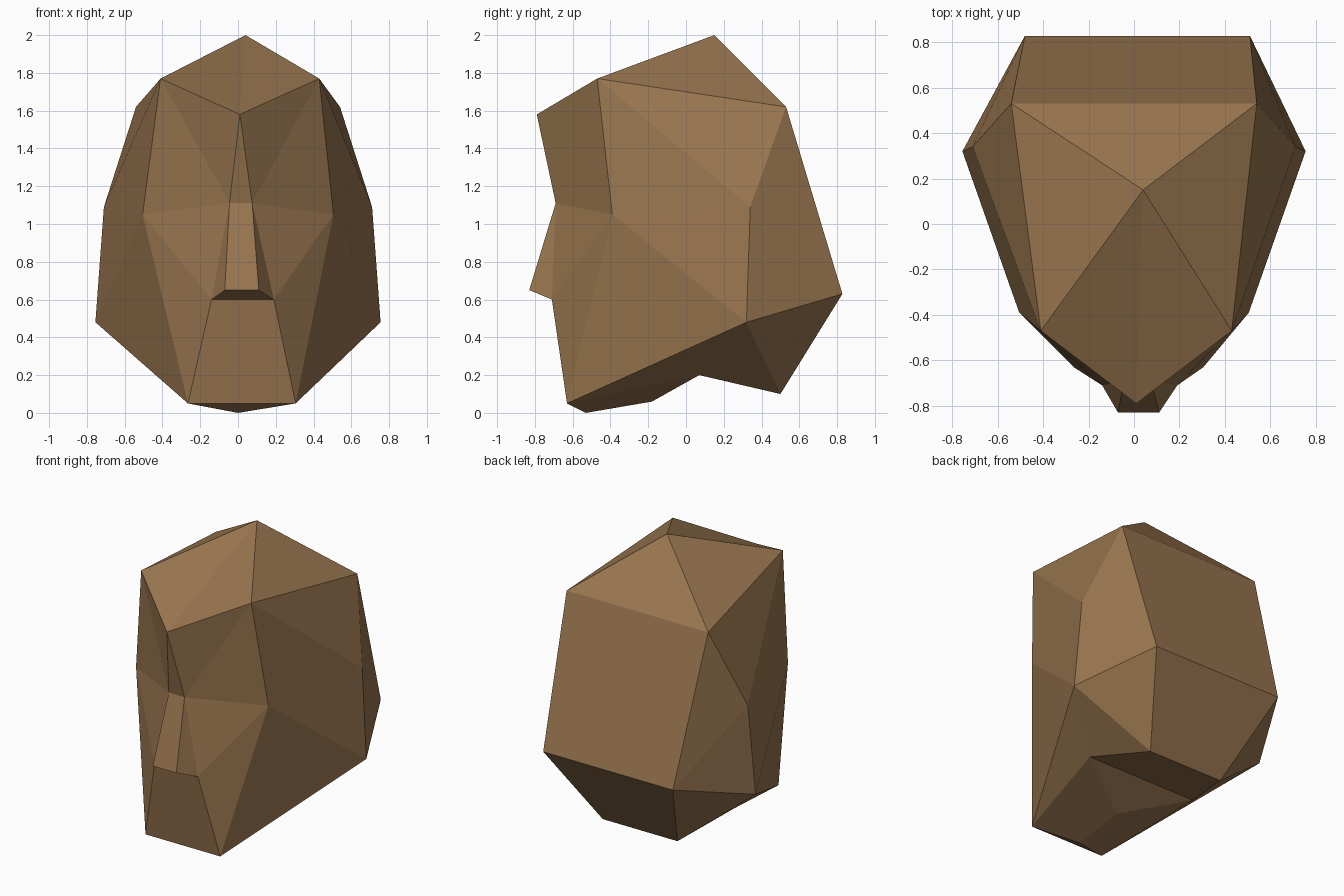
import bpy, bmesh

if "Cube" in bpy.data.objects:
    bpy.data.objects.remove(bpy.data.objects["Cube"])

# Faceted head: half-width x, y, z, and a slight sideways lean
PAIRS = {
    "temple":     (0.42, -0.47, 1.77, 0.01),
    "crown_back": (0.54, 0.53, 1.62, 0.0),
    "side":       (0.71, 0.34, 1.09, 0.0),
    "jaw":        (0.755, 0.32, 0.48, 0.0),
    "back":       (0.495, 0.828, 0.63, 0.015),
    "cheek":      (0.505, -0.39, 1.05, 0.0),
    "chin":       (0.285, -0.63, 0.05, 0.02),
    "neck":       (0.42, 0.07, 0.20, 0.0),
    "nape":       (0.285, 0.50, 0.10, 0.0),
    "bridge":     (0.06, -0.69, 1.11, 0.015),
    "nostril":    (0.165, -0.71, 0.60, 0.025),
    "nose_tip":   (0.09, -0.83, 0.65, 0.02),
}
CENTRE = {
    "top":    (0.04, 0.15, 2.0),
    "brow":   (0.01, -0.79, 1.58),
    "under":  (0.0, -0.53, 0.0),
    "throat": (-0.01, -0.18, 0.06),
}

# Facets on one side, repeated on the other
SIDE = [
    ("top", "brow", "temple"),
    ("top", "temple", "crown_back"),
    ("temple", "side", "crown_back"),
    ("temple", "cheek", "side"),
    ("cheek", "jaw", "side"),
    ("side", "back", "crown_back"),
    ("side", "jaw", "back"),
    ("brow", "bridge", "temple"),
    ("bridge", "cheek", "temple"),
    ("bridge", "nostril", "cheek"),
    ("nostril", "chin", "cheek"),
    ("bridge", "nose_tip", "nostril"),
    ("cheek", "chin", "jaw"),
    ("jaw", "nape", "back"),
    ("jaw", "neck", "nape"),
    ("jaw", "chin", "neck"),
    ("chin", "under", "throat"),
    ("chin", "throat", "neck"),
]

# Facets crossing the middle: strips between pairs, and triangles with a centre point
STRIPS = [("crown_back", "back"), ("back", "nape"), ("nape", "neck"),
          ("bridge", "nose_tip"), ("nose_tip", "nostril"), ("nostril", "chin")]
CAPS = [("top", "crown_back"), ("brow", "bridge"), ("under", "chin"), ("throat", "neck")]

bm = bmesh.new()
v = {}
for name, co in CENTRE.items():
    v[name, 1] = v[name, -1] = bm.verts.new(co)
for name, (x, y, z, lean) in PAIRS.items():
    for s in (1, -1):
        v[name, s] = bm.verts.new((s * x + lean, y, z))

for s in (1, -1):
    for names in SIDE:
        bm.faces.new([v[n, s] for n in names])
for a, b in STRIPS:
    bm.faces.new((v[a, 1], v[a, -1], v[b, -1], v[b, 1]))
for c, p in CAPS:
    bm.faces.new((v[c, 1], v[p, 1], v[p, -1]))
bmesh.ops.recalc_face_normals(bm, faces=bm.faces)

mesh = bpy.data.meshes.new("head")
bm.to_mesh(mesh)
bm.free()

# Single warm tan colour
mat = bpy.data.materials.new("warm_tan")
mat.diffuse_color = (0.314, 0.178, 0.078, 1.0)
mat.use_nodes = True
mat.node_tree.nodes["Principled BSDF"].inputs["Base Color"].default_value = mat.diffuse_color
mesh.materials.append(mat)
bpy.context.collection.objects.link(bpy.data.objects.new("head", mesh))
